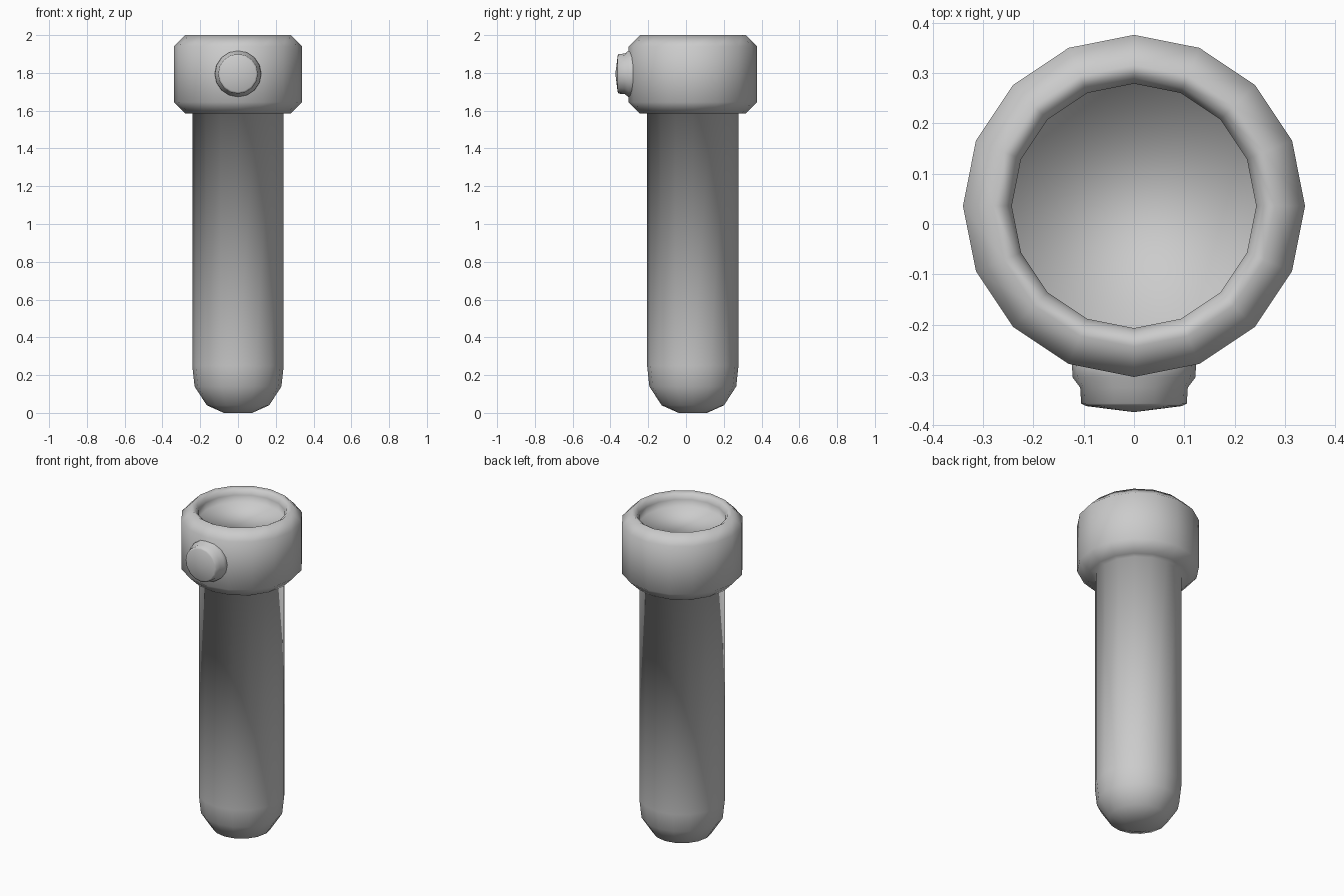
import bpy, math
from mathutils import Matrix

if "Cube" in bpy.data.objects:
    bpy.data.objects.remove(bpy.data.objects["Cube"])

SIDES = 16
CENTRE_Y = 0.036


def lathe(name, profile, sides, matrix):
    """Revolve (radius, height) points around local z; radius 0 makes a pole."""
    verts, rings, faces = [], [], []
    for r, z in profile:
        start = len(verts)
        count = 1 if r == 0 else sides
        for i in range(count):
            a = 2 * math.pi * i / sides
            verts.append((r * math.cos(a), r * math.sin(a), z))
        rings.append([start + i % count for i in range(sides)])
    for low, high in zip(rings, rings[1:]):
        for i in range(sides):
            j = (i + 1) % sides
            loop = dict.fromkeys((low[i], low[j], high[j], high[i]))
            faces.append(list(loop))
    # cap open ends with a single face
    if profile[0][0] > 0:
        faces.append(rings[0][::-1])
    if profile[-1][0] > 0:
        faces.append(rings[-1])
    mesh = bpy.data.meshes.new(name)
    mesh.from_pydata(verts, [], faces)
    mesh.transform(matrix)
    mesh.shade_smooth()
    mesh.update()
    obj = bpy.data.objects.new(name, mesh)
    bpy.context.collection.objects.link(obj)
    return obj


upright = Matrix.Translation((0, CENTRE_Y, 0))

# Long rounded tube, collar and shallow recess as one continuous profile
lathe("tube_with_collar", [
    (0.075, 0.0), (0.165, 0.04), (0.23, 0.14), (0.242, 0.25),
    (0.242, 1.585), (0.28, 1.585), (0.34, 1.645), (0.34, 1.94),
    (0.28, 2.0), (0.255, 1.985), (0.243, 1.96), (0.243, 1.915),
], SIDES, upright)

# Short side knob on the front of the collar, with a slightly domed face
forward = Matrix.Translation((0, 0, 1.795)) @ Matrix.Rotation(math.pi / 2, 4, 'X')
lathe("side_knob", [
    (0.125, 0.25), (0.122, 0.305), (0.107, 0.325), (0.105, 0.357),
    (0.095, 0.362), (0.0, 0.374),
], SIDES, forward)
